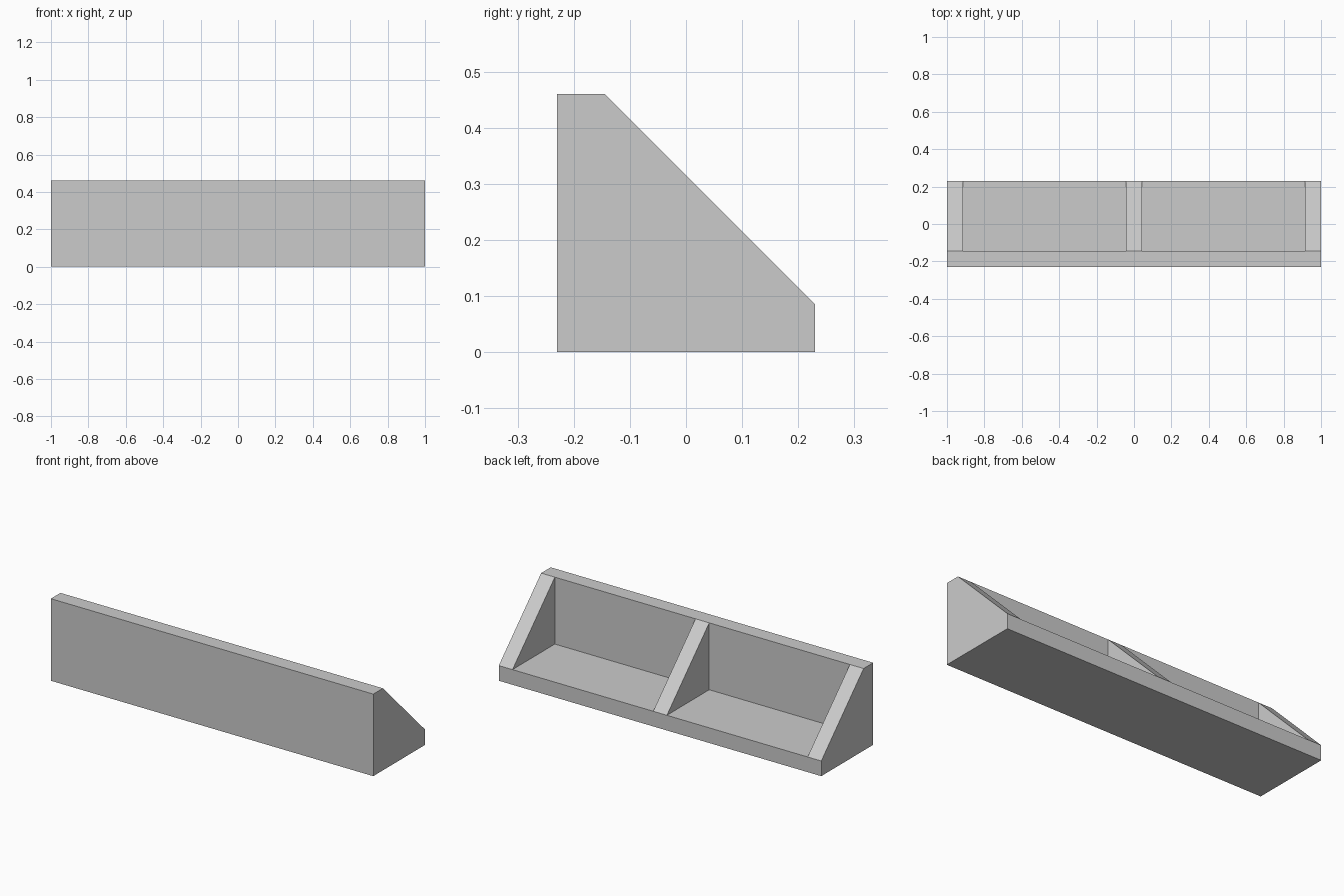
import bpy
import bmesh

cube = bpy.data.objects.get("Cube")
if cube:
    bpy.data.objects.remove(cube, do_unlink=True)

LENGTH, DEPTH, HEIGHT, THICK = 2.0, 0.46, 0.46, 0.085
FRONT, BACK = -DEPTH / 2, DEPTH / 2
INNER = FRONT + THICK  # rear face of the upright panel

grey = bpy.data.materials.new("light_grey")
grey.use_nodes = True
grey.diffuse_color = (0.6, 0.6, 0.6, 1)
grey.node_tree.nodes["Principled BSDF"].inputs["Base Color"].default_value = (0.6, 0.6, 0.6, 1)


def extruded(name, profile, x_start, width):
    """Extrude a closed (y, z) profile along x."""
    bm = bmesh.new()
    face = bm.faces.new([bm.verts.new((x_start, y, z)) for y, z in profile])
    result = bmesh.ops.extrude_face_region(bm, geom=[face])
    verts = [v for v in result["geom"] if isinstance(v, bmesh.types.BMVert)]
    bmesh.ops.translate(bm, verts=verts, vec=(width, 0, 0))
    bmesh.ops.recalc_face_normals(bm, faces=bm.faces)
    mesh = bpy.data.meshes.new(name)
    bm.to_mesh(mesh)
    bm.free()
    mesh.materials.append(grey)
    obj = bpy.data.objects.new(name, mesh)
    bpy.context.collection.objects.link(obj)
    return obj


# L-shaped body: upright front panel and base plate
extruded("angle_body", [
    (FRONT, 0), (BACK, 0), (BACK, THICK),
    (INNER, THICK), (INNER, HEIGHT), (FRONT, HEIGHT),
], -LENGTH / 2, LENGTH)

# Triangular ribs at both ends and the middle
rib_profile = [(INNER, THICK), (BACK, THICK), (INNER, HEIGHT)]
for name, centre in (("right_rib", -(LENGTH - THICK) / 2),
                     ("middle_rib", 0),
                     ("left_rib", (LENGTH - THICK) / 2)):
    extruded(name, rib_profile, centre - THICK / 2, THICK)
